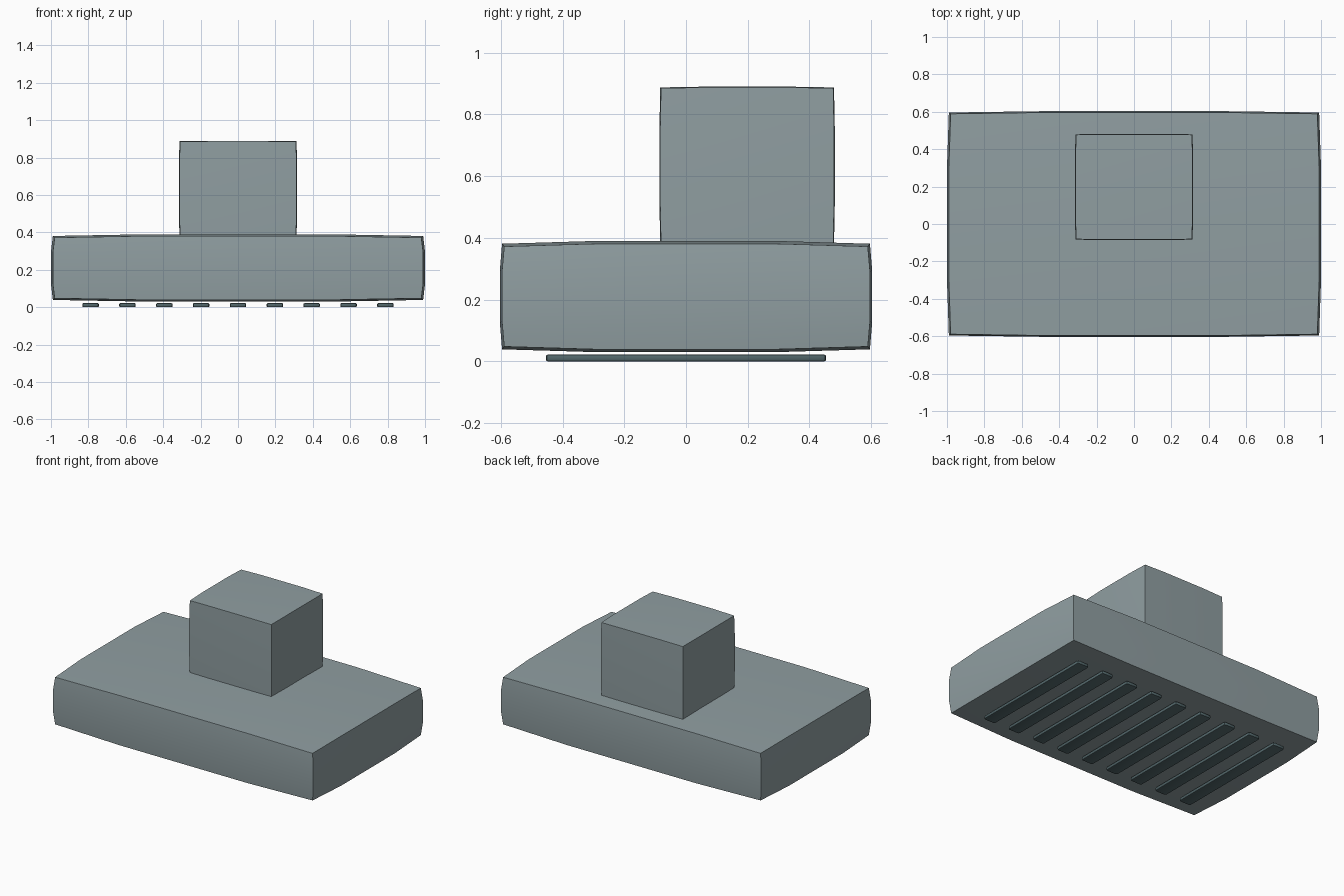
import bpy, bmesh, math

if "Cube" in bpy.data.objects:
    bpy.data.objects.remove(bpy.data.objects["Cube"])


def material(name, rgb):
    m = bpy.data.materials.new(name)
    m.diffuse_color = (*rgb, 1)
    m.use_nodes = True
    m.node_tree.nodes["Principled BSDF"].inputs["Base Color"].default_value = m.diffuse_color
    return m


steel = material("grey steel", (0.28, 0.345, 0.36))
dark = material("dark slat", (0.085, 0.135, 0.145))


def finish(bm, name, mat):
    bmesh.ops.recalc_face_normals(bm, faces=bm.faces)
    me = bpy.data.meshes.new(name)
    bm.to_mesh(me)
    bm.free()
    ob = bpy.data.objects.new(name, me)
    bpy.context.collection.objects.link(ob)
    me.materials.append(mat)
    bpy.ops.object.select_all(action='DESELECT')
    ob.select_set(True)
    bpy.context.view_layer.objects.active = ob
    bpy.ops.object.shade_smooth_by_angle(angle=math.radians(30))
    return ob


def pillow_box(name, centre, half, inset, mat):
    """Box of 4 x 4 faces per side whose edges and corners are drawn in slightly."""
    bm = bmesh.new()
    bmesh.ops.create_cube(bm, size=2)
    bmesh.ops.subdivide_edges(bm, edges=bm.edges[:], cuts=3, use_grid_fill=True)
    for v in bm.verts:
        p = v.co.copy()
        for a in range(3):
            rims = sum(abs(p[b]) > 0.99 for b in range(3) if b != a)
            v.co[a] = centre[a] + p[a] * (half[a] - inset[a] * rims / 2)
    return finish(bm, name, mat)


def slat(name, x):
    bm = bmesh.new()
    bmesh.ops.create_cube(bm, size=1)
    for v in bm.verts:
        v.co = (x + v.co.x * 0.088, v.co.y * 0.908, 0.0115 + v.co.z * 0.022)
    # long upright corners rounded first, then the flat rims
    upright = [e for e in bm.edges if abs(e.verts[0].co.z - e.verts[1].co.z) > 0.01]
    bmesh.ops.bevel(bm, geom=upright, offset=0.012, segments=2, profile=0.5, affect='EDGES')
    rims = [e for e in bm.edges if abs(e.verts[0].co.z - e.verts[1].co.z) < 0.001]
    bmesh.ops.bevel(bm, geom=rims, offset=0.006, segments=2, profile=0.5, affect='EDGES')
    for v in bm.verts:
        v.co.z -= 0.0005
    return finish(bm, name, dark)


# Hood body and chimney duct
pillow_box("hood_body", (0, 0, 0.21), (1.0, 0.603, 0.18), (0.02, 0.014, 0.018), steel)
pillow_box("chimney_duct", (0, 0.198, 0.632), (0.316, 0.284, 0.258), (0.006, 0.005, 0.005), steel)

# Filter slats below the hood
for i in range(9):
    slat(f"filter_slat_{i + 1}", (i - 4) * 0.197)
